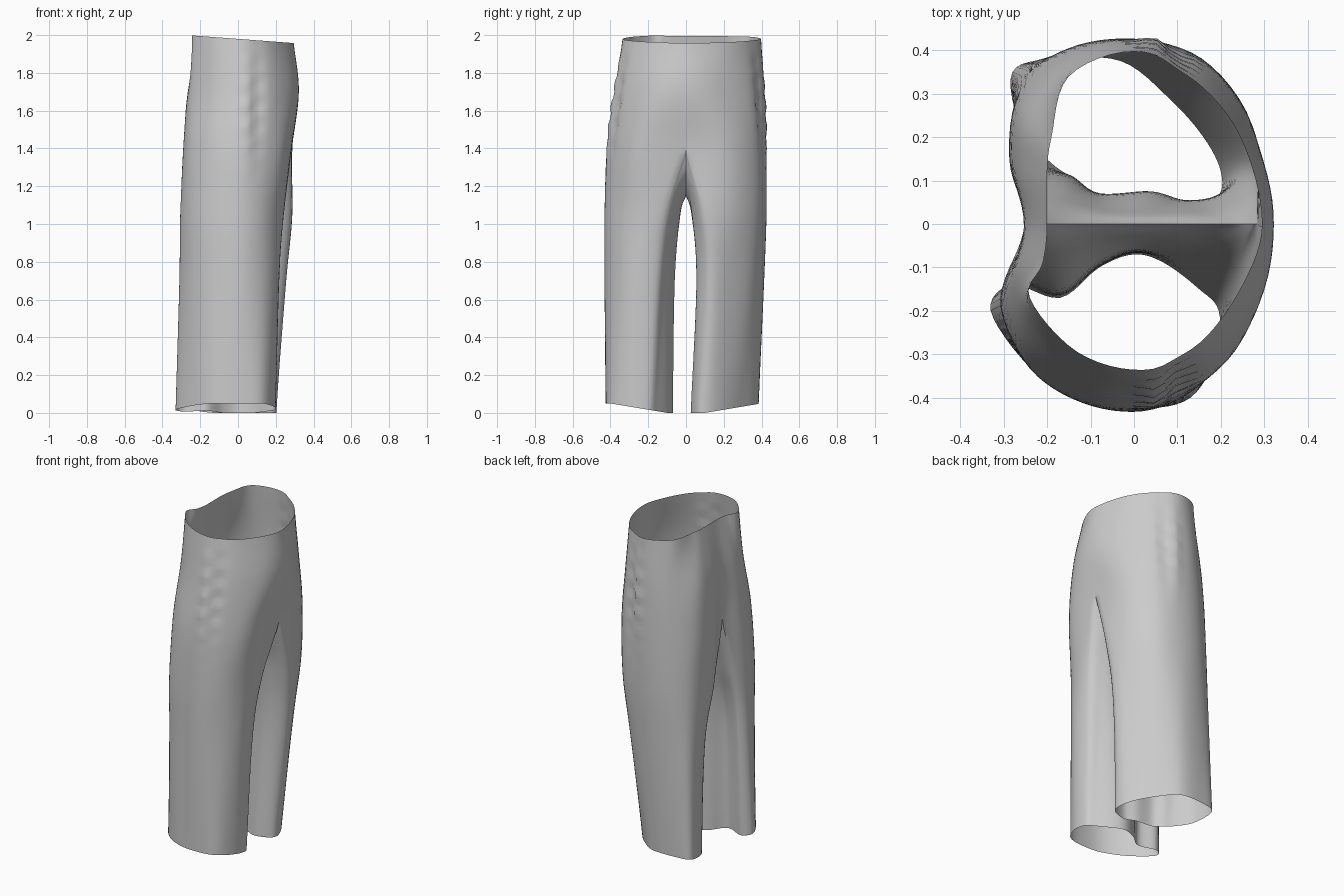
import bpy, bmesh, math
from mathutils import Vector

if "Cube" in bpy.data.objects:
    bpy.data.objects.remove(bpy.data.objects["Cube"])

# Rings run: front seam, round the outside (6), back seam, then inner thigh (5) back to the front seam.
# Each pair is (x, distance from the centre plane).
LEVELS = (0.0, 0.7, 1.05, 1.4, 1.7, 1.98)
NEAR_LOWER = (
    ((-.28, .14), (-.33, .20), (-.24, .33), (-.12, .41), (.02, .425), (.13, .40), (.19, .30), (.195, .20),
     (.15, .15), (.07, .09), (0, .07), (-.08, .10), (-.17, .17)),
    ((-.27, .12), (-.31, .19), (-.24, .33), (-.12, .41), (.02, .43), (.14, .38), (.21, .28), (.21, .16),
     (.15, .11), (.08, .075), (0, .06), (-.08, .09), (-.17, .15)),
    ((-.27, .08), (-.305, .19), (-.24, .33), (-.12, .41), (.02, .43), (.14, .38), (.22, .27), (.24, .12),
     (.17, .06), (.08, .035), (0, .03), (-.08, .04), (-.17, .07)))
NEAR_UPPER = (
    ((-.25, 0), (-.29, .14), (-.25, .28), (-.13, .385), (.02, .417), (.16, .36), (.26, .24), (.285, 0)),
    ((-.25, 0), (-.265, .12), (-.24, .22), (-.13, .33), (.02, .375), (.17, .32), (.29, .17), (.322, 0)),
    ((-.20, 0), (-.21, .09), (-.24, .17), (-.13, .295), (.02, .335), (.15, .275), (.25, .14), (.295, 0)))
FAR_LOWER = (
    ((-.19, .14), (-.26, .22), (-.28, .35), (-.18, .38), (-.03, .375), (.08, .29), (.16, .20), (.20, .12),
     (.19, .06), (.10, .025), (.02, .05), (-.08, .06), (-.13, .10)),
    ((-.22, .13), (-.27, .22), (-.26, .34), (-.15, .40), (0, .41), (.13, .35), (.22, .23), (.255, .13),
     (.20, .07), (.12, .055), (.04, .075), (-.08, .07), (-.15, .11)),
    ((-.25, .08), (-.285, .17), (-.26, .32), (-.15, .405), (0, .425), (.15, .38), (.255, .25), (.285, .10),
     (.20, .04), (.10, .03), (.02, .03), (-.08, .035), (-.17, .06)))
FAR_UPPER = (
    ((-.25, 0), (-.285, .14), (-.265, .29), (-.15, .395), (0, .425), (.16, .375), (.275, .22), (.285, 0)),
    ((-.25, 0), (-.265, .13), (-.25, .26), (-.14, .38), (0, .415), (.16, .35), (.285, .17), (.322, 0)),
    ((-.20, 0), (-.20, .12), (-.19, .20), (-.15, .34), (0, .397), (.14, .33), (.245, .20), (.295, 0)))
CROTCH = ((.24, 1.27), (.14, 1.18), (.02, 1.15), (-.11, 1.18), (-.20, 1.27))   # x, z under the body
COLS, ROWS = 6, 10


def spline(pts, n, closed=False, mirror_ends=False):
    """Smooth curve through pts with n steps per span."""
    if closed:
        p = [pts[-1]] + pts + pts[:2]
    else:
        a, b = 2 * pts[0] - pts[1], 2 * pts[-1] - pts[-2]
        if mirror_ends:      # keeps the centre seam smooth across y = 0
            a, b = pts[1] * 1, pts[-2] * 1
            a.y, b.y = -a.y, -b.y
        p = [a] + pts + [b]
    out = []
    for i in range(1, len(p) - 2):
        for k in range(n):
            t = k / n
            a, b, c, d = p[i - 1:i + 3]
            out.append(.5 * (2 * b + (c - a) * t + (2 * a - 5 * b + 4 * c - d) * t * t
                             + (3 * b - a - 3 * c + d) * t ** 3))
    return out if closed else out + [pts[-1].copy()]


def bump(v, centre, width):
    return math.exp(-((v - centre) / width) ** 2)


def build_half(bm, lower, upper, side):
    rings = []
    for ring, z in zip(lower, LEVELS):       # closed leg rings
        rings.append(spline([Vector((x, y, z)) for x, y in ring], COLS, closed=True))
    for ring, z in zip(upper, LEVELS[3:]):   # open body rings
        rings.append(spline([Vector((x, y, z)) for x, y in ring], COLS, mirror_ends=True))
    for v in rings[0]:                       # uneven hem
        v.z = .05 * min(1, max(0, (v.y - .1) / .3))
    for v in rings[-1]:                      # sloping waist
        v.z = 1.98 - .075 * v.x
    # Crotch curve closes the fourth ring
    under = [rings[3][-1]] + [Vector((x, 0, z)) for x, z in CROTCH] + [rings[3][0]]
    rings[3] += spline(under, COLS)[1:-1]
    total, outer = len(rings[0]), 7 * COLS + 1
    columns = []
    for c in range(total):
        stack = rings if c < outer else rings[:4]
        col = []
        for v in spline([r[c] for r in stack], ROWS):
            if c < outer and v.y > .2:       # puckers along the side pocket
                fade = bump(v.z, 1.62, .25)
                v.y += fade * (.012 * bump(v.x, .05, .035) - .014 * bump(v.x, .10, .03)) \
                    * (1 + .5 * math.sin(v.z * 55))
            col.append(bm.verts.new((v.x, v.y * side, v.z)))
        columns.append(col)
    for c in range(total):
        a, b = columns[c], columns[(c + 1) % total]
        rows = len(a) if c < outer - 1 else 3 * ROWS + 1
        for r in range(rows - 1):
            bm.faces.new((a[r], b[r], b[r + 1], a[r + 1]))


# Trousers: two halves joined at the centre seam
bm = bmesh.new()
build_half(bm, NEAR_LOWER, NEAR_UPPER, -1)
build_half(bm, FAR_LOWER, FAR_UPPER, 1)
# Join only the seam above the crotch
seam = [v for v in bm.verts if abs(v.co.y) < 1e-4 and v.co.z > 1.1]
bmesh.ops.remove_doubles(bm, verts=seam, dist=.001)
bmesh.ops.recalc_face_normals(bm, faces=bm.faces)
mesh = bpy.data.meshes.new("trousers")
bm.to_mesh(mesh)
bm.free()
trousers = bpy.data.objects.new("trousers", mesh)
bpy.context.collection.objects.link(trousers)

# Smooth cloth shading
bpy.context.view_layer.objects.active = trousers
trousers.select_set(True)
bpy.ops.object.shade_smooth_by_angle(angle=math.radians(60))
